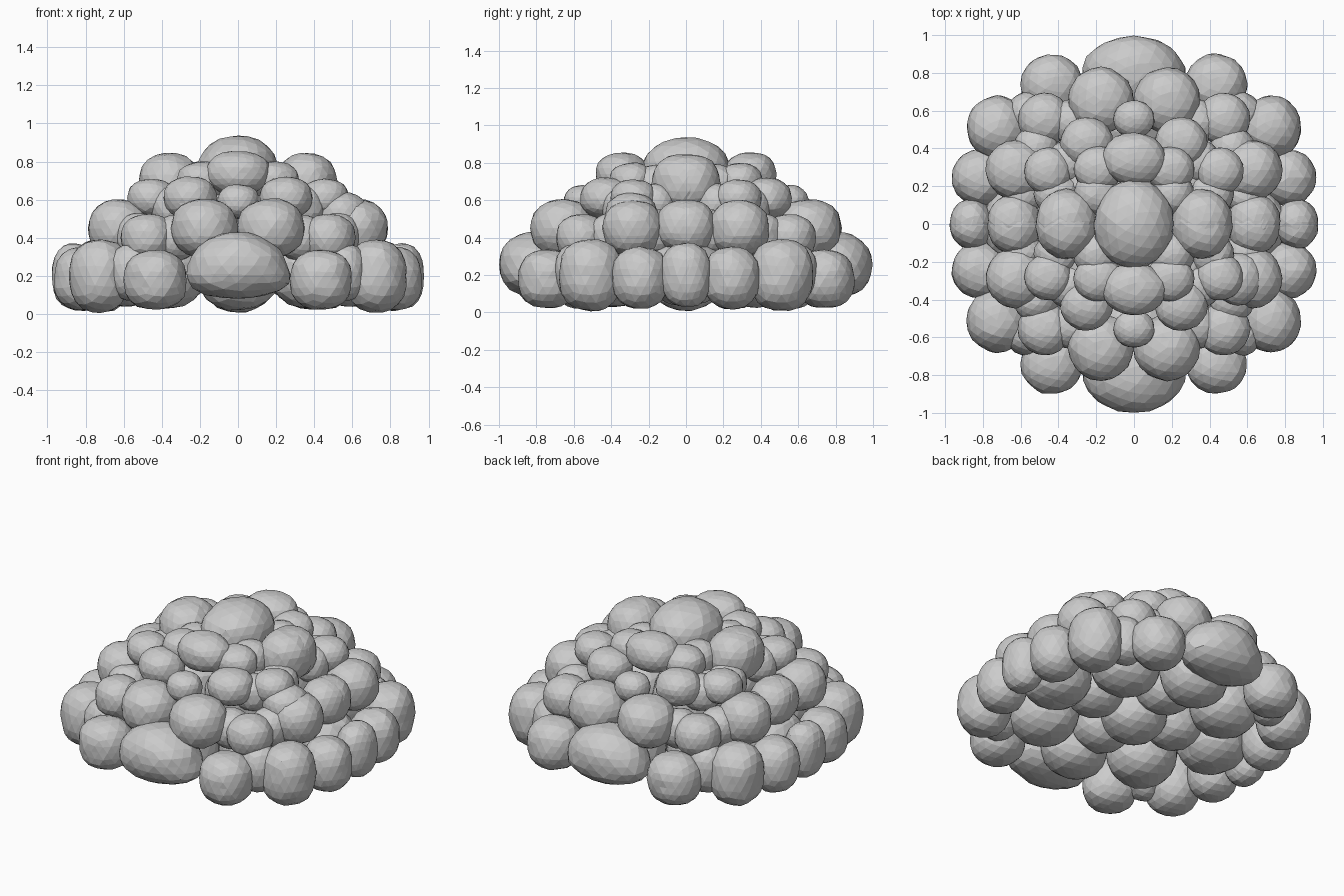
import bpy, bmesh, random
from mathutils import Vector, noise

if "Cube" in bpy.data.objects:
    bpy.data.objects.remove(bpy.data.objects["Cube"])

random.seed(4)


def lump(name, c, r, power=2.2, taper=0):
    """Faceted, slightly squared and dented boulder; taper narrows the top."""
    bm = bmesh.new()
    bmesh.ops.create_icosphere(bm, subdivisions=3, radius=1)
    seed = Vector((random.random(), random.random(), random.random())) * 40
    for v in bm.verts:
        d = v.co.normalized()
        k = (d.xy.length ** power + abs(d.z) ** power) ** (-1 / power)
        k *= 1 + 0.035 * noise.noise(d * 1.6 + seed) + random.uniform(-.014, .014)
        p = Vector((d.x * r[0] * (1 - taper * d.z), d.y * r[1], d.z * r[2])) * k + Vector(c)
        p.z = max(p.z, 0.0)
        v.co = p
    me = bpy.data.meshes.new(name)
    bm.to_mesh(me)
    bm.free()
    bpy.context.collection.objects.link(bpy.data.objects.new(name, me))


def mirrored(name, c, r, power=2.3, taper=0):
    """Repeat a lump in every quadrant; axis lumps only twice or once."""
    for sx in ((1, -1) if c[0] else (1,)):
        for sy in ((1, -1) if c[1] else (1,)):
            lump(name, (c[0] * sx, c[1] * sy, c[2]), r, power, taper)


# outer ring resting on the ground
mirrored("base_boulder", (0, .80, .255), (.265, .195, .175), 2.3, .22)
for c, r in [
    ((.435, .74, .18), (.165, .16, .155)),
    ((.725, .51, .20), (.16, .17, .19)),
    ((.815, .245, .185), (.15, .15, .165)),
    ((.86, .01, .20), (.115, .125, .17)),
]:
    mirrored("base_boulder", c, r, 2.5)

# second row
for c, r in [
    ((.175, .655, .45), (.175, .175, .155)),
    ((.475, .555, .40), (.14, .14, .125)),
    ((.625, .285, .45), (.16, .16, .15)),
    ((.635, .015, .46), (.14, .145, .14)),
]:
    mirrored("middle_boulder", c, r)

# third row
for c, r in [
    ((0, .555, .59), (.11, .10, .09)),
    ((.25, .43, .61), (.14, .135, .11)),
    ((.455, .28, .61), (.125, .125, .10)),
    ((.19, .29, .70), (.13, .12, .10)),
]:
    mirrored("upper_boulder", c, r)
lump("upper_boulder", (.55, -.29, .52), (.14, .14, .12))

# crown
mirrored("crown_boulder", (.36, .015, .69), (.16, .17, .155))
mirrored("crown_boulder", (0, .345, .74), (.17, .14, .115))
lump("top_boulder", (0, 0, .76), (.21, .24, .175), 2.1)

# recessed lumps closing the gaps between the rows
for c, r in [
    ((.56, .58, .22), (.12, .12, .15)),
    ((.33, .54, .40), (.12, .12, .12)),
    ((.52, .40, .41), (.12, .12, .12)),
    ((.59, .15, .43), (.11, .10, .12)),
    ((.34, .33, .56), (.12, .12, .11)),
    ((.41, .16, .58), (.12, .11, .11)),
    ((.20, .16, .67), (.12, .12, .12)),
]:
    mirrored("gap_boulder", c, r)

# underside and core filling
for c, r in [
    ((0, 0, .20), (.20, .20, .19)),
    ((.30, 0, .25), (.18, .18, .17)),
    ((0, .29, .25), (.18, .18, .17)),
    ((.38, .38, .22), (.21, .21, .19)),
    ((.60, .02, .21), (.20, .19, .17)),
    ((0, .55, .21), (.21, .19, .19)),
    ((.2, .2, .45), (.25, .25, .21)),
]:
    mirrored("under_boulder", c, r)
